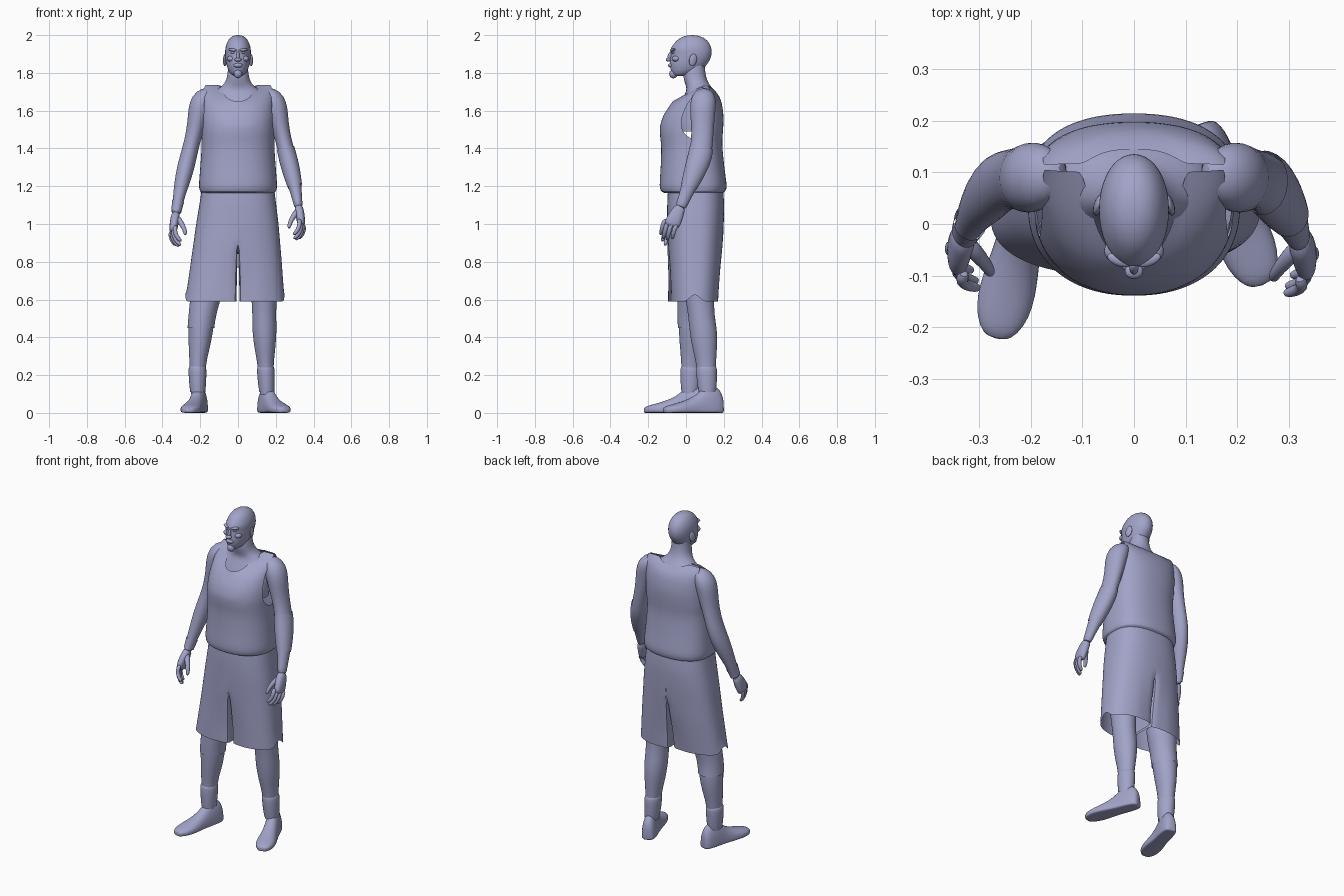
import bpy, bmesh, math
from mathutils import Vector

if "Cube" in bpy.data.objects:
    bpy.data.objects.remove(bpy.data.objects["Cube"])

Y = Vector((0, 1, 0))


def power(v, e):
    return math.copysign(abs(v) ** (2 / e), v)


def interp(table, z):
    """Linear lookup of every column of a table keyed by its first column."""
    if z <= table[0][0]:
        return table[0][1:]
    for p, q in zip(table, table[1:]):
        if z <= q[0]:
            k = (z - p[0]) / (q[0] - p[0])
            return [a + (b - a) * k for a, b in zip(p[1:], q[1:])]
    return table[-1][1:]


def make(name, grids, closed=False, caps=False, subsurf=1):
    """Mesh from one or more grids (rows of points), welded and smoothed."""
    bm = bmesh.new()
    for rows in grids:
        vr = [[bm.verts.new(p) for p in row] for row in rows]
        n = len(vr[0])
        for a, b in zip(vr, vr[1:]):
            for i in range(n if closed else n - 1):
                j = (i + 1) % n
                bm.faces.new((a[i], a[j], b[j], b[i]))
        if caps:
            bm.faces.new(vr[0])
            bm.faces.new(vr[-1])
    bmesh.ops.remove_doubles(bm, verts=bm.verts, dist=1e-4)
    bmesh.ops.recalc_face_normals(bm, faces=bm.faces)
    me = bpy.data.meshes.new(name)
    bm.to_mesh(me)
    bm.free()
    ob = bpy.data.objects.new(name, me)
    bpy.context.collection.objects.link(ob)
    bpy.ops.object.select_all(action='DESELECT')
    ob.select_set(True)
    bpy.context.view_layer.objects.active = ob
    bpy.ops.object.shade_smooth_by_angle(angle=math.radians(50))
    if subsurf:
        mod = ob.modifiers.new("smooth", 'SUBSURF')
        mod.levels = mod.render_levels = subsurf
    return ob


def loft(name, rings, n=16, e=2.0, flat=False, caps=True):
    """Tube through (x, y, z, rx, ry) rings; flat keeps rings horizontal."""
    rows = []
    for i, (x, y, z, rx, ry) in enumerate(rings):
        a, b = rings[max(i - 1, 0)], rings[min(i + 1, len(rings) - 1)]
        t = (Vector(b[:3]) - Vector(a[:3])).normalized()
        u = Vector((1, 0, 0)) if flat else Y.cross(t).normalized()
        v = Y if flat else t.cross(u)
        rows.append([Vector((x, y, z)) + u * rx * power(math.cos(w), e) + v * ry * power(math.sin(w), e)
                     for w in (2 * math.pi * k / n for k in range(n))])
    return make(name, [rows], True, caps)


def blob(name, loc, size, rot=(0, 0, 0)):
    bpy.ops.mesh.primitive_uv_sphere_add(segments=16, ring_count=10, radius=1, location=loc, rotation=rot)
    ob = bpy.context.object
    ob.name, ob.scale = name, size
    bpy.ops.object.shade_smooth()


# Head and facial features: z, front y, back y, half width
head = [(2.0, .02, .045, .012), (1.994, -.015, .08, .033), (1.975, -.05, .114, .053), (1.945, -.072, .132, .065),
        (1.925, -.087, .137, .069), (1.907, -.08, .138, .069), (1.885, -.083, .135, .068), (1.86, -.087, .124, .065),
        (1.835, -.087, .105, .06), (1.81, -.08, .08, .051), (1.79, -.073, .03, .035), (1.782, -.055, 0, .018)]
loft("head", [(0, (f + b) / 2, z, w, (b - f) / 2) for z, f, b, w in head], 20, 2.05, True)
blob("nose_bridge", (0, -.084, 1.888), (.009, .013, .026), (-.25, 0, 0))
blob("nose_tip", (0, -.092, 1.87), (.018, .015, .011))
blob("mouth", (0, -.08, 1.84), (.024, .015, .012))
blob("goatee", (0, -.067, 1.795), (.022, .022, .024))
for s in (-1, 1):
    blob("brow", (s * .028, -.07, 1.922), (.025, .012, .008), (0, -s * .1, s * .35))
    blob("eye", (s * .027, -.068, 1.907), (.012, .008, .006), (0, 0, s * .3))
    blob("cheek", (s * .036, -.052, 1.875), (.022, .022, .016), (0, 0, s * .5))
    blob("ear", (s * .069, .037, 1.868), (.009, .021, .033), (-.2, 0, s * .3))

# Neck, flowing into the upper torso under the shirt
loft("neck_and_shoulders", [(0, .05, 1.85, .05, .05), (0, .042, 1.8, .056, .06), (0, .05, 1.76, .062, .062),
     (0, .065, 1.73, .082, .065), (0, .078, 1.705, .125, .075), (0, .075, 1.675, .16, .09),
     (0, .06, 1.6, .17, .108), (0, .045, 1.53, .168, .115), (0, .045, 1.49, .165, .11)], 20, 2.1, True, False)

# Sleeveless shirt: z, half width, front y, back y, side y, edge angle
shirt = [(1.165, .19, -.115, .195, .04, 90), (1.172, .203, -.135, .211, .04, 90), (1.2, .208, -.141, .217, .04, 90),
         (1.3, .2, -.134, .203, .04, 90), (1.4, .193, -.131, .193, .04, 90), (1.44, .194, -.134, .192, .04, 90),
         (1.47, .196, -.138, .194, .045, 77), (1.52, .197, -.139, .198, .05, 68), (1.58, .196, -.118, .199, .06, 67),
         (1.65, .192, -.07, .188, .08, 67), (1.7, .19, .01, .165, .1, 68), (1.735, .188, .1, .118, .11, 69)]
COLS = 14


def shirt_panel(front):
    rows = []
    lows = [(z, 0) for z in (1.165, 1.172, 1.2, 1.25, 1.3, 1.35, 1.4, 1.44)]
    for base, v in lows + [(1.44, k / 9) for k in range(1, 10)]:
        row = []
        for i in range(-COLS, COLS + 1):
            u = i / COLS
            dip = (.085 if front else .02) * max(0, 1 - (abs(u) / .42) ** 2.6)
            z = base + (1.735 - dip - base) * v
            a, f, b, m, ang = interp(shirt, z)
            t = math.radians(ang) * u
            y = m + ((f if front else b) - m) * power(max(math.cos(t), 0), 2.3 if front else 3.0)
            row.append((a * power(math.sin(t), 2.2), y, z))
        rows.append(row)
    return rows


make("sleeveless_shirt", [shirt_panel(True), shirt_panel(False)])

# Shorts: z, half width, front y, back y for each side
shorts = {1: [(.59, .247, -.085, .178), (.8, .232, -.092, .19), (1.0, .215, -.1, .2), (1.1, .203, -.1, .203), (1.2, .19, -.095, .195)],
          -1: [(.59, .28, -.103, .155), (.8, .25, -.1, .182), (1.0, .222, -.1, .2), (1.1, .205, -.1, .203), (1.2, .19, -.095, .195)]}
CROTCH = .88


def shorts_half(s):
    outer, inner = [], []
    for z in (1.2, 1.15, 1.1, 1.05, 1.0, .94, CROTCH, .85, .8, .75, .7, .65, .59):
        a, f, b = interp(shorts[s], z)
        open_ = min(1, max(0, (CROTCH - z) / .2))
        gap, row = .007 * open_, []
        for k in range(25):
            t = math.pi * k / 24
            notch = .045 * max(0, 1 - abs(k - 12) / 1.6) if z == .59 else 0
            c = power(math.cos(t), 2.7)
            # hem corners pull in towards each leg
            pull = .014 * open_ * max(0, 1 - math.sin(t) * 2.5)
            y = (f + b) / 2 - ((b - f) / 2 - pull) * c
            row.append((s * (gap + (a - gap) * power(math.sin(t), 2.3)), y, z + notch))
        outer.append(row)
        if z <= CROTCH:
            p, q = Vector(row[0]), Vector(row[-1])
            inner.append([p.lerp(q, k / 6) for k in range(7)])
    return [outer, inner]


make("shorts", shorts_half(1) + shorts_half(-1))

# Legs, socks and shoes
legs = {1: [(.135, .06, .74, .072, .085), (.138, .075, .6, .068, .077), (.139, .08, .52, .063, .069), (.14, .093, .43, .066, .075),
            (.143, .1, .34, .056, .066), (.146, .108, .25, .041, .05), (.153, .113, .1, .036, .043)],
        -1: [(-.155, .045, .74, .08, .088), (-.172, .04, .6, .078, .08), (-.19, .03, .52, .068, .072), (-.198, .036, .43, .067, .075),
             (-.206, .033, .34, .056, .066), (-.215, .026, .25, .042, .05), (-.213, .022, .1, .036, .043)]}
feet = {1: ((.128, .195), (.25, -.12)), -1: ((-.19, .105), (-.268, -.225))}
# Shoe stations: distance from heel, half width, height
shoe = [(0, .02, .07), (.008, .032, .105), (.03, .041, .138), (.075, .044, .145), (.11, .044, .135), (.145, .045, .1),
        (.19, .05, .075), (.24, .056, .058), (.285, .053, .046), (.32, .038, .036), (.337, .018, .026)]
for s, side in ((1, "left"), (-1, "right")):
    loft(side + "_leg", legs[s], 18, caps=False)
    down = [(-r[2], *r) for r in legs[s]]
    band = [interp(down, -z) for z in (.245, .237, .2, .15, .11)]
    loft(side + "_sock", [(x, y, z, a + w, b + w) for (x, y, z, a, b), w in zip(band, (.001, .007, .008, .007, .004))],
         18, flat=True, caps=False)
    heel, toe = Vector((*feet[s][0], 0)), Vector((*feet[s][1], 0))
    d = (toe - heel).normalized()
    across = Vector((-d.y, d.x, 0))
    rows = []
    for dist, w, h in shoe:
        row = []
        for k in range(20):
            c, sn = math.cos(math.pi * k / 10), math.sin(math.pi * k / 10)
            z = .02 + (h - .02) * power(sn, 2) if sn >= 0 else .02 + .02 * power(sn, 5)
            width = w * power(c, 2.2 if sn >= 0 else 4)
            row.append(heel + d * dist + across * width + Vector((0, 0, z)))
        rows.append(row)
    make(side + "_shoe", [rows], True, True)
# Knee sleeve on one leg
knee = [interp([(-r[2], *r) for r in legs[-1]], -z) for z in (.66, .6, .53, .46, .45)]
loft("knee_sleeve", [(x, y, z, a + .005, b + .005) for x, y, z, a, b in knee], 18, flat=True, caps=False)

# Arms and hands; the right hand hangs a little lower
arm = [(.13, .1, 1.698, .02, .025), (.165, .097, 1.69, .042, .055), (.193, .092, 1.655, .06, .07), (.208, .088, 1.6, .058, .069),
       (.22, .088, 1.53, .049, .062), (.242, .086, 1.44, .042, .058), (.262, .075, 1.36, .046, .062), (.282, .048, 1.28, .046, .057),
       (.304, .012, 1.19, .034, .039), (.317, -.02, 1.11, .024, .031), (.322, -.03, 1.085, .023, .03)]


def place(ring, s):
    x, y, z, a, b = ring
    low = min(1, max(0, (1.5 - z) / .4)) if s < 0 else 0
    return (s * (x + .008 * low), y + .01 * low, z - .035 * low, a, b)


for s, side in ((1, "left"), (-1, "right")):
    loft(side + "_arm", [place(r, s) for r in arm], 16)
    palm = [(.32, -.026, 1.095, .022, .027), (.325, -.04, 1.07, .024, .034), (.331, -.057, 1.035, .024, .042),
            (.335, -.073, 1.0, .021, .043), (.335, -.077, .985, .014, .036)]
    loft(side + "_palm", [place(r, s) for r in palm], 14, 2.4)
    for i in range(4):
        o, ln = (i - 1.5) * .022, (.85, 1, .95, .75)[i]
        base = Vector((.333 + o * .35, -.074 + o * .87, .998 - o * .45))
        path = [(0, 0, .012, 1), (.006, -.018, .0, 1.05), (.003, -.026, -.035, 1), (-.016, -.034, -.066, .95), (-.036, -.038, -.082, .65)]
        loft(f"{side}_finger_{i + 1}", [place((base.x + px * ln, base.y + py * ln, base.z + pz * ln, .012 * r, .012 * r), s)
                                        for px, py, pz, r in path], 10)
    thumb = [(.322, -.04, 1.075, .018, .018), (.3, -.065, 1.05, .017, .018), (.282, -.085, 1.022, .013, .014),
             (.272, -.1, .995, .012, .013), (.27, -.108, .975, .007, .007)]
    loft(side + "_thumb", [place(r, s) for r in thumb], 10)

# Forearm sleeve on one arm, wristband on the other
down = [(-r[2], *r) for r in arm]
for name, s, zs in (("forearm_sleeve", 1, (1.4, 1.36, 1.3, 1.24, 1.2)), ("wristband", -1, (1.15, 1.13, 1.11, 1.1))):
    rings = [place(interp(down, -z), s) for z in zs]
    loft(name, [(x, y, z, a + .004, b + .004) for x, y, z, a, b in rings], 16, caps=False)

# One slate-blue colour for everything
slate = bpy.data.materials.new("slate_blue")
slate.diffuse_color = (.36, .37, .58, 1)
slate.use_nodes = True
slate.node_tree.nodes["Principled BSDF"].inputs["Base Color"].default_value = slate.diffuse_color
for ob in bpy.data.objects:
    ob.data.materials.append(slate)
